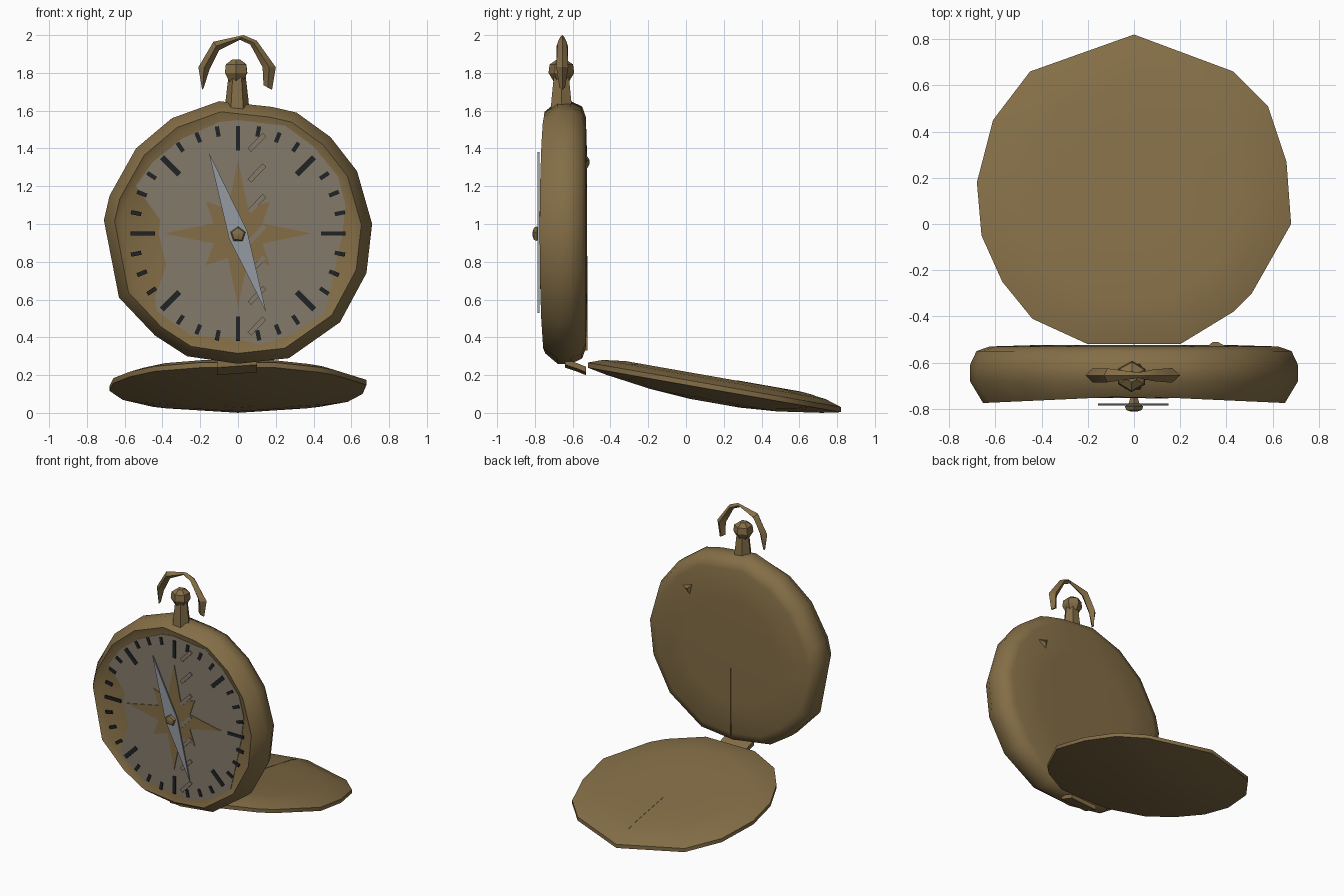
import bpy, bmesh, math
from mathutils import Vector

if "Cube" in bpy.data.objects:
    bpy.data.objects.remove(bpy.data.objects["Cube"], do_unlink=True)


def material(name, r, g, b):
    m = bpy.data.materials.new(name)
    m.use_nodes = True
    m.diffuse_color = (r, g, b, 1)
    m.node_tree.nodes["Principled BSDF"].inputs["Base Color"].default_value = (r, g, b, 1)
    return m


BRASS = material("aged brass", 0.23, 0.155, 0.062)
DIAL = material("dial grey", 0.235, 0.195, 0.145)
BLACK = material("tick black", 0.014, 0.016, 0.018)
STEEL = material("needle steel", 0.30, 0.33, 0.36)

MID_Z = 0.95  # height of the dial centre


def loft(name, rings, mat, angle=30):
    """Skin a list of equal point rings, closing both ends."""
    bm = bmesh.new()
    loops = [[bm.verts.new(p) for p in ring] for ring in rings]
    n = len(loops[0])
    for a, b in zip(loops, loops[1:]):
        for i in range(n):
            j = (i + 1) % n
            bm.faces.new((a[i], a[j], b[j], b[i]))
    bm.faces.new(loops[0])
    bm.faces.new(loops[-1])
    bmesh.ops.recalc_face_normals(bm, faces=bm.faces)
    mesh = bpy.data.meshes.new(name)
    bm.to_mesh(mesh)
    bm.free()
    mesh.materials.append(mat)
    mesh.shade_smooth()
    mesh.set_sharp_from_angle(angle=math.radians(angle))
    obj = bpy.data.objects.new(name, mesh)
    bpy.context.collection.objects.link(obj)
    return obj


def plate(name, points, front, back, mat):
    """Upright prism from an (x, z) outline."""
    return loft(name, [[(x, y, z) for x, z in points] for y in (front, back)], mat)


def bar(name, x, z, angle, length, width, front, back, mat):
    """Upright bar centred on (x, z), turned by angle from the x axis."""
    u = Vector((math.cos(angle), math.sin(angle))) * length / 2
    v = Vector((-math.sin(angle), math.cos(angle))) * width / 2
    c = Vector((x, z))
    return plate(name, [c - u - v, c + u - v, c + u + v, c - u + v], front, back, mat)


# Case: uneven round outline, rolled edge and a raised wavy bezel
case_outline = [(-.1, 1.65), (.18, 1.62), (.31, 1.59), (.49, 1.46), (.63, 1.28),
                (.71, 1), (.68, .74), (.54, .48), (.27, .29), (0, .26),
                (-.27, .3), (-.44, .41), (-.63, .61), (-.71, 1.02),
                (-.68, 1.15), (-.54, 1.4), (-.35, 1.56)]
case_profile = [(.55, -.523, 0), (.88, -.53, 0), (.96, -.55, 0), (1, -.61, 0),
                (1, -.68, 0), (.92, -.745, .042), (.86, -.742, 0), (.4, -.742, 0)]
loft("case", [[(x * s, y - abs(x) * wave, MID_Z + (z - MID_Z) * s)
               for x, z in case_outline] for s, y, wave in case_profile], BRASS, 50)

# Dial face with its uneven edge
dial_outline = [(-.1, 1.54), (0, 1.55), (.25, 1.52), (.4, 1.41), (.53, 1.25),
                (.57, 1.1), (.55, .93), (.5, .7), (.46, .53), (.3, .42),
                (.12, .36), (0, .39), (-.25, .41), (-.43, .54), (-.44, .61),
                (-.38, .78), (-.42, .95), (-.41, 1.02), (-.54, 1.2),
                (-.45, 1.33), (-.3, 1.45)]
plate("dial", dial_outline, -.747, -.741, DIAL)

# Tick marks, every fourth one long
for i in range(32):
    a = i * math.tau / 32
    major = i % 4 == 0
    r, length = (.505, .13) if major else (.55, .055)
    width = .03 if i % 8 == 4 else .022
    bar(f"tick_{i + 1}", r * math.cos(a), MID_Z + r * math.sin(a), a,
        length, width, -.753, -.742, BLACK)

# Row of slanted grey bars down the dial
for i in range(7):
    bar(f"dial_bar_{i + 1}", .1, .46 + i * .162, math.radians(46),
        .115, .026, -.756, -.744, DIAL)

# Eight-pointed star
star = []
for i in range(16):
    r = .14 if i % 2 else (.39 if i % 4 == 0 else .24)
    a = i * math.tau / 16
    star.append((r * math.cos(a), MID_Z + r * math.sin(a)))
plate("star", star, -.752, -.744, BRASS)

# Needle and its pivot
plate("needle", [(-.155, 1.38), (.048, .965), (.15, .53), (-.048, .925)],
      -.786, -.776, STEEL)


def ngon(cx, cy, cz, r, n, axis, turn=0):
    pts = []
    for i in range(n):
        a = turn + i * math.tau / n
        u, v = r * math.cos(a), r * math.sin(a)
        pts.append((cx + u, cy, cz + v) if axis == "y" else (cx + u, cy + v, cz))
    return pts


loft("pivot", [ngon(0, y, MID_Z - .005, r, 5, "y", .3) for y, r in
               ((-.745, .015), (-.778, .025), (-.79, .042), (-.805, .035), (-.812, .012))],
     BRASS)

# Neck and crown knob
loft("neck", [ngon(-.005, -.66, z, r, 6, "z") for z, r in
              ((1.6, .065), (1.66, .06), (1.79, .045))], BRASS)
loft("crown", [ngon(-.01, -.66, z, r, 6, "z", .5) for z, r in
               ((1.745, .035), (1.8, .068), (1.845, .062), (1.87, .025))], BRASS)

# Bow: diamond section between outer and inner points
bow_path = [((-.19, 1.71), (-.182, 1.72)), ((-.21, 1.83), (-.15, 1.82)),
            ((-.13, 1.965), (-.1, 1.92)), ((.03, 2), (.01, 1.975)),
            ((.1, 1.97), (.065, 1.95)), ((.2, 1.83), (.13, 1.83)),
            ((.18, 1.71), (.135, 1.735))]
bow_depth = [.012, .03, .03, .012, .025, .032, .015]
rings = []
for ((ox, oz), (ix, iz)), d in zip(bow_path, bow_depth):
    mx, mz = (ox + ix) / 2, (oz + iz) / 2
    rings.append([(ox, -.655, oz), (mx, -.655 + d, mz), (ix, -.655, iz), (mx, -.655 - d, mz)])
loft("bow", rings, BRASS)

# Lid: shallow lens tilted down towards the back
lid_outline = [(0, .82), (.43, .66), (.58, .51), (.66, .27), (.68, 0), (.51, -.3),
               (.43, -.38), (.2, -.52), (-.2, -.52), (-.44, -.41), (-.57, -.25),
               (-.66, -.05), (-.68, .18), (-.61, .45), (-.45, .66)]
lid_profile = [(.35, .055), (.7, .055), (.88, .04), (1, .012), (1, -.015),
               (.85, -.036), (.5, -.07), (.2, -.085)]
LID_Y = .15


def lid_height(y):
    return .163 - .176 * y


rings = []
for s, up in lid_profile:
    ring = []
    for x, y in lid_outline:
        py = LID_Y + (y - LID_Y) * s
        ring.append((x * s, py, lid_height(py) + up))
    rings.append(ring)
loft("lid", rings, BRASS, 50)

# Seams on the lid and on the case back
loft("lid_seam", [[(x, y, lid_height(y) + up) for x, up in
                   ((-.003, .045), (.003, .045), (.003, top), (-.003, top))]
                  for y, top in ((.27, .057), (.61, .057), (.68, .05))], BRASS)
bar("case_seam", 0, .58, math.pi / 2, .5, .006, -.535, -.521, BRASS)

# Hinge under the case
loft("hinge", [[(-.11, y, z), (.1, y, z + .01), (.1, y, z - .02), (-.11, y, z - .035)]
               for y, z in ((-.64, .275), (-.58, .255), (-.53, .235))], BRASS)

# Small stud on the case back
loft("back_stud", [ngon(.35, y, 1.33, r, 3, "y", .2) for y, r in
                   ((-.535, .06), (-.51, .012))], BRASS)
